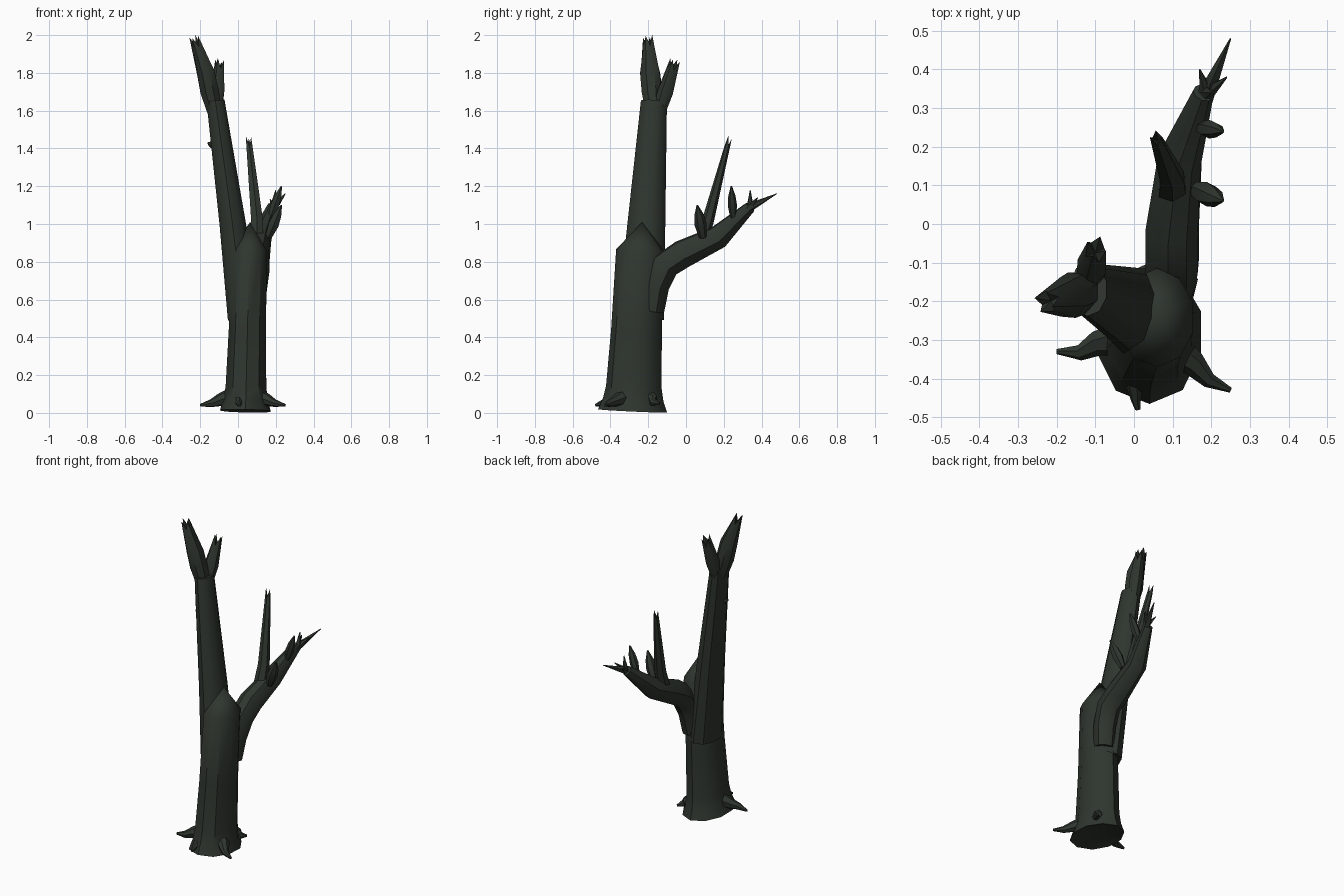
import bpy, bmesh, math, random
from mathutils import Vector

random.seed(4)
if "Cube" in bpy.data.objects:
    bpy.data.objects.remove(bpy.data.objects["Cube"])

bark = bpy.data.materials.new("dark bark")
bark.use_nodes = True
bark.diffuse_color = (.028, .036, .028, 1)
bark.node_tree.nodes["Principled BSDF"].inputs["Base Color"].default_value = bark.diffuse_color


def finish(name, bm):
    """Turn a bmesh into a smooth shaded bark object with its sharp creases kept."""
    bmesh.ops.recalc_face_normals(bm, faces=bm.faces)
    mesh = bpy.data.meshes.new(name)
    bm.to_mesh(mesh)
    bm.free()
    mesh.materials.append(bark)
    part = bpy.data.objects.new(name, mesh)
    bpy.context.collection.objects.link(part)
    bpy.ops.object.select_all(action="DESELECT")
    part.select_set(True)
    bpy.context.view_layer.objects.active = part
    bpy.ops.object.shade_smooth_by_angle(angle=math.radians(40))


def limb(name, path, thick, thin, depth=1, swell=0, flare=0, peak=0, jag=0, hollow=0, sides=8):
    """Skin irregular rings along a path, tapering from thick to thin.
    depth stretches the section front to back, swell fattens the middle, flare widens
    the foot, peak adds a conical end, jag splinters it, hollow recesses the base."""
    points = [Vector(p) for p in path]
    span = points[-1] - points[0]
    sideways = abs(span.normalized().x) > .7
    reference = Vector((0, 1, 0)) if sideways else Vector((1, 0, 0))
    bumps = [random.uniform(.96, 1.04) for side in range(sides)]
    bm = bmesh.new()
    rings = []
    for i, centre in enumerate(points):
        before, after = points[max(i - 1, 0)], points[min(i + 1, len(points) - 1)]
        axis = (after - before).normalized()
        across = (reference - axis * axis.dot(reference)).normalized()
        inward = axis.cross(across)
        # girth depends on how far along the limb the ring lies
        t = (centre - points[0]).dot(span) / span.length_squared
        radius = thick + (thin - thick) * t + swell * math.sin(math.pi * t)
        radius *= 1 + flare * (1 - t) ** 10
        last = i == len(points) - 1
        ring = []
        for k, bump in enumerate(bumps):
            angle = math.tau * (k + .5) / sides
            spot = across * math.cos(angle) + inward * math.sin(angle) * depth
            splinter = jag * (random.uniform(.7, 1) if k % 2 else -.25) if last else 0
            ring.append(bm.verts.new(centre + spot * radius * bump + axis * splinter))
        rings.append(ring)
    for lower, upper in zip(rings, rings[1:]):
        for k in range(sides):
            bm.faces.new((lower[k - 1], lower[k], upper[k], upper[k - 1]))
    # fans close the two ends
    top = points[-1] + axis * (peak - jag / 3)
    for ring, apex in ((rings[0], points[0] + Vector((0, 0, hollow))), (rings[-1], top)):
        centre = bm.verts.new(apex)
        for k in range(sides):
            bm.faces.new((ring[k - 1], ring[k], centre))
    finish(name, bm)


# Main trunk with flared foot and pointed shoulder
foot, shoulder = Vector((.04, -.28, .01)), Vector((.06, -.24, .86))
limb("trunk", [foot.lerp(shoulder, t) for t in (0, .07, .15, .5, 1)],
     thick=.11, thin=.1, depth=1.27, flare=.3, peak=.15, hollow=.05, sides=10)

# Leaning upper trunk
limb("upper_trunk", [(.03, -.24, .5), (-.03, -.21, 1), (-.12, -.17, 1.65)],
     thick=.09, thin=.05, depth=1.35, sides=10)

# Splintered fork at the top
limb("right_fork", [(-.12, -.17, 1.58), (-.15, -.18, 1.7), (-.17, -.19, 1.8), (-.22, -.2, 1.95)],
     thick=.04, thin=.025, depth=1.1, swell=.02, jag=.05)
limb("left_fork", [(-.12, -.15, 1.57), (-.11, -.11, 1.7), (-.1, -.07, 1.83)],
     thick=.03, thin=.026, depth=1.15, swell=.012, jag=.05)

# Big side branch sweeping back
limb("side_branch", [(.08, -.18, .54), (.09, -.16, .67), (.1, -.11, .78), (.1, -.02, .84),
                     (.12, .17, .93), (.18, .34, 1.09)],
     thick=.06, thin=.028, depth=1.1, swell=.024, sides=9)

# Splinters fanning out of the branch end
fork, knot = Vector((.17, .29, 1.04)), Vector((.19, .34, 1.09))
for name, tip in (("long", (.25, .48, 1.16)), ("short", (.17, .4, 1.13)),
                  ("high", (.2, .34, 1.18)), ("outer", (.24, .38, 1.14))):
    limb(name + "_splinter", [fork, knot, tip], thick=.026, thin=.002, swell=.005, sides=5)

# Tall broken spike on the branch
limb("tall_spike", [(.1, .08, .9), (.1, .12, 1.03), (.06, .22, 1.42)],
     thick=.042, thin=.016, depth=.9, jag=.05, sides=6)

# Short stubs on the branch and a twig on the upper trunk
for name, base, tip, girth in (("lower_stub", (.16, .09, .93), (.23, .06, 1.1), .02),
                               ("upper_stub", (.17, .25, 1.03), (.23, .24, 1.2), .015),
                               ("twig", (-.12, -.19, 1.41), (-.16, -.2, 1.43), .01)):
    base, tip = Vector(base), Vector(tip)
    limb(name, [base.lerp(tip, t) for t in (0, .4, .7, 1)],
         thick=girth, thin=.004, swell=girth, sides=6)

# Roots curling out of the foot, thick at the trunk and flattening onto the ground
for name, base, tip, girth in (("right_root", (-.05, -.3, .08), (-.2, -.33, .04), .045),
                               ("left_root", (.11, -.33, .08), (.25, -.43, .04), .045),
                               ("front_root", (0, -.39, .07), (.01, -.48, .04), .03),
                               ("back_root", (.11, -.19, .08), (.16, -.14, .05), .035)):
    base, tip = Vector(base), Vector(tip)
    elbow = base.lerp(tip, .6) - Vector((0, .015, .005))
    limb(name, [base, base.lerp(tip, .3), elbow, tip], thick=girth, thin=.007, sides=7)
